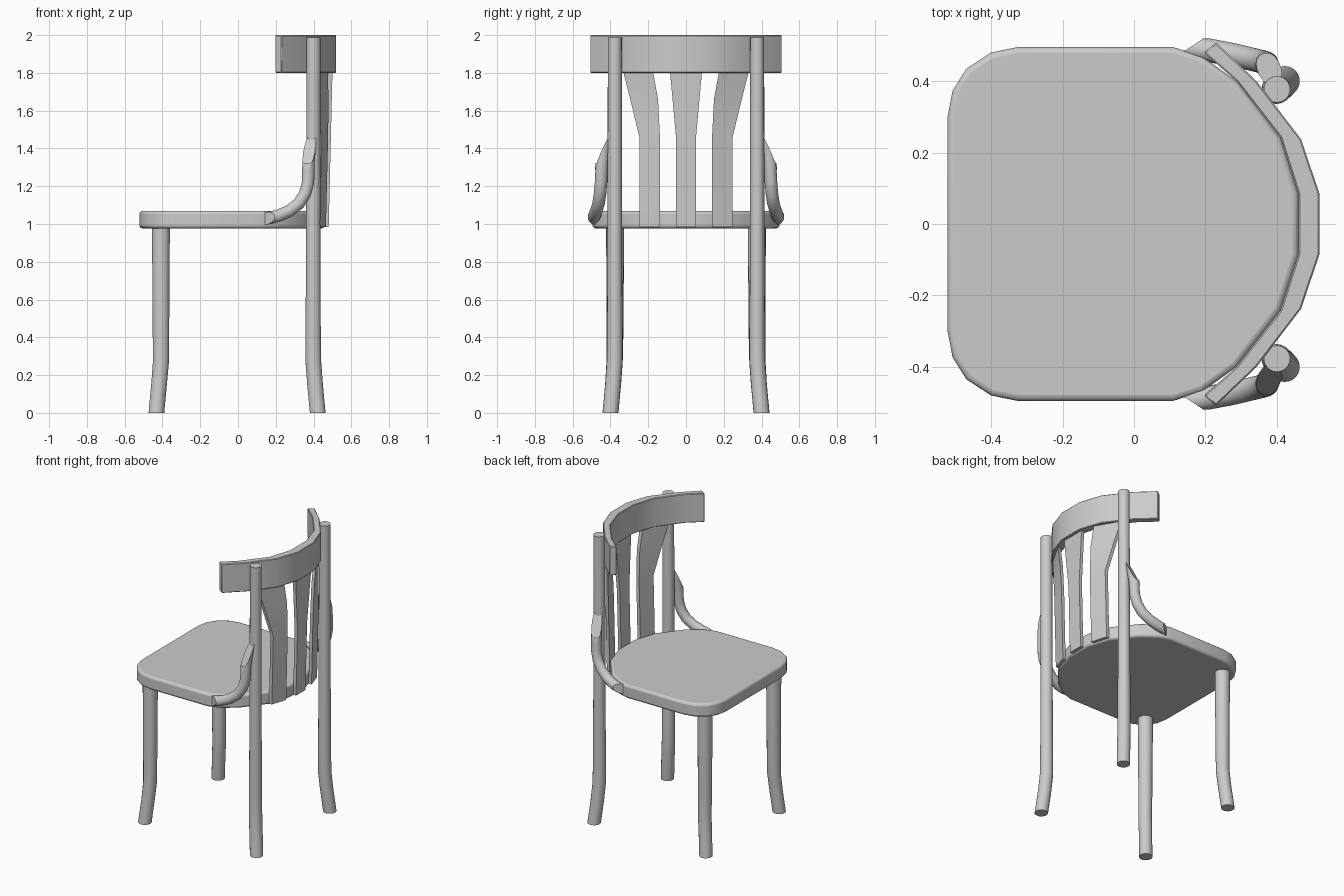
import bpy, bmesh
from mathutils import Vector

if "Cube" in bpy.data.objects:
    bpy.data.objects.remove(bpy.data.objects["Cube"])


def make_object(name, bm, bevel=0.0, segments=2):
    bmesh.ops.recalc_face_normals(bm, faces=bm.faces[:])
    mesh = bpy.data.meshes.new(name)
    bm.to_mesh(mesh)
    bm.free()
    ob = bpy.data.objects.new(name, mesh)
    bpy.context.collection.objects.link(ob)
    if bevel:
        m = ob.modifiers.new("bevel", 'BEVEL')
        m.width, m.segments = bevel, segments
        m.limit_method, m.angle_limit = 'ANGLE', 1.0
    bpy.ops.object.select_all(action='DESELECT')
    bpy.context.view_layer.objects.active = ob
    ob.select_set(True)
    bpy.ops.object.shade_smooth_by_angle(angle=0.6)
    return ob


def prism(name, outline, z0, z1, bevel, segments=2):
    bm = bmesh.new()
    face = bm.faces.new([bm.verts.new((x, y, z0)) for x, y in outline])
    ext = bmesh.ops.extrude_face_region(bm, geom=[face])
    top = [v for v in ext["geom"] if isinstance(v, bmesh.types.BMVert)]
    bmesh.ops.translate(bm, verts=top, vec=(0, 0, z1 - z0))
    return make_object(name, bm, bevel, segments)


def tube(name, path, radii, side, start_cut=None, end_cut=None, n=18):
    """Round bar along a path; the ends can be cut on a slanted plane."""
    import math
    pts = [Vector((x, y * side, z)) for x, y, z in path]
    bm = bmesh.new()
    rings = []
    last = len(pts) - 1
    ref = Vector((0, 1, 0))
    for i, p in enumerate(pts):
        t = (pts[min(i + 1, last)] - pts[max(i - 1, 0)]).normalized()
        u = (ref - t * ref.dot(t)).normalized()
        v = t.cross(u)
        cut = start_cut if i == 0 else end_cut if i == last else None
        ring = []
        for k in range(n):
            a = 2 * math.pi * k / n
            off = (u * math.cos(a) + v * math.sin(a)) * radii[i]
            if cut:
                c = Vector((cut[0], cut[1] * side, cut[2]))
                off -= t * (off.dot(c) / t.dot(c))
            ring.append(bm.verts.new(p + off))
        rings.append(ring)
    for a, b in zip(rings, rings[1:]):
        for k in range(n):
            bm.faces.new((a[k], a[(k + 1) % n], b[(k + 1) % n], b[k]))
    bm.faces.new(rings[0])
    bm.faces.new(rings[-1])
    return make_object(name, bm)


def mirror_y(half):
    return half + [(x, -y) for x, y in reversed(half)]


# Seat: rounded front corners, curved back
seat_half = [(-0.522, 0.298), (-0.508, 0.373), (-0.469, 0.435), (-0.40, 0.48),
             (-0.326, 0.495), (0.11, 0.495), (0.19, 0.47), (0.287, 0.40),
             (0.41, 0.242), (0.46, 0.085)]
prism("seat", mirror_y(seat_half), 0.977, 1.07, 0.016, 3)

# Curved top rail
outer = [(0.23, 0.508), (0.343, 0.40), (0.468, 0.237), (0.519, 0.085)]
inner = [(0.195, 0.48), (0.287, 0.40), (0.41, 0.242), (0.46, 0.085)]
prism("top_rail", mirror_y(outer) + mirror_y(inner)[::-1], 1.80, 2.0, 0.004, 1)

# Legs; the rear ones run up to the rail
up = (0, 0, 1)
for side, tag in ((1, "left"), (-1, "right")):
    tube("front_leg_" + tag,
         [(-0.432, 0.40, 0), (-0.418, 0.386, 0.15), (-0.408, 0.378, 0.27),
          (-0.408, 0.376, 0.40), (-0.408, 0.375, 0.985)],
         [0.042, 0.042, 0.043, 0.044, 0.048], side, up, up)
    tube("rear_leg_" + tag,
         [(0.422, 0.40, 0), (0.408, 0.386, 0.15), (0.399, 0.378, 0.27),
          (0.398, 0.377, 0.40), (0.398, 0.377, 1.0), (0.40, 0.377, 1.988)],
         [0.042, 0.042, 0.042, 0.041, 0.038, 0.037], side, up, up)
    # Bent brace between seat side and rear leg
    tube("side_brace_" + tag,
         [(0.15, 0.49, 1.03), (0.21, 0.486, 1.042), (0.27, 0.475, 1.068),
          (0.322, 0.463, 1.108), (0.355, 0.455, 1.16), (0.371, 0.45, 1.22),
          (0.373, 0.445, 1.32), (0.378, 0.435, 1.39)],
         [0.033] * 8, side, (-0.55, 0.83, 0), (-0.3, 0.85, 0.43))


def back_x(y, z):
    """Slat position on the back curve, leaning slightly with height."""
    y = abs(y)
    curve = [(0, 0.468), (0.085, 0.468), (0.24, 0.425), (0.40, 0.30)]
    for (y0, x0), (y1, x1) in zip(curve, curve[1:]):
        if y <= y1:
            x = x0 + (x1 - x0) * (y - y0) / (y1 - y0)
            break
    return x + 0.02 * (z - 0.98) / 0.82


# Back slats: straight below, fanning out above; rows are (inner y, outer y, z)
def slat(name, rows, side):
    bm = bmesh.new()
    grid = []
    for y0, y1, z in rows:
        row = []
        for y, dx in ((y0, -0.01), (y1, -0.01), (y1, 0.012), (y0, 0.012)):
            row.append(bm.verts.new((back_x(y, z) + dx, y * side, z)))
        grid.append(row)
    for a, b in zip(grid, grid[1:]):
        for k in range(4):
            bm.faces.new((a[k], a[(k + 1) % 4], b[(k + 1) % 4], b[k]))
    bm.faces.new(grid[0])
    bm.faces.new(grid[-1])
    make_object(name, bm)


slat("middle_slat", [(-0.052, 0.052, 0.985), (-0.052, 0.052, 1.45),
                     (-0.085, 0.085, 1.81)], 1)
side_rows = [(0.138, 0.247, 0.985), (0.138, 0.247, 1.46),
             (0.148, 0.295, 1.66), (0.175, 0.333, 1.81)]
slat("left_slat", side_rows, 1)
slat("right_slat", side_rows, -1)
